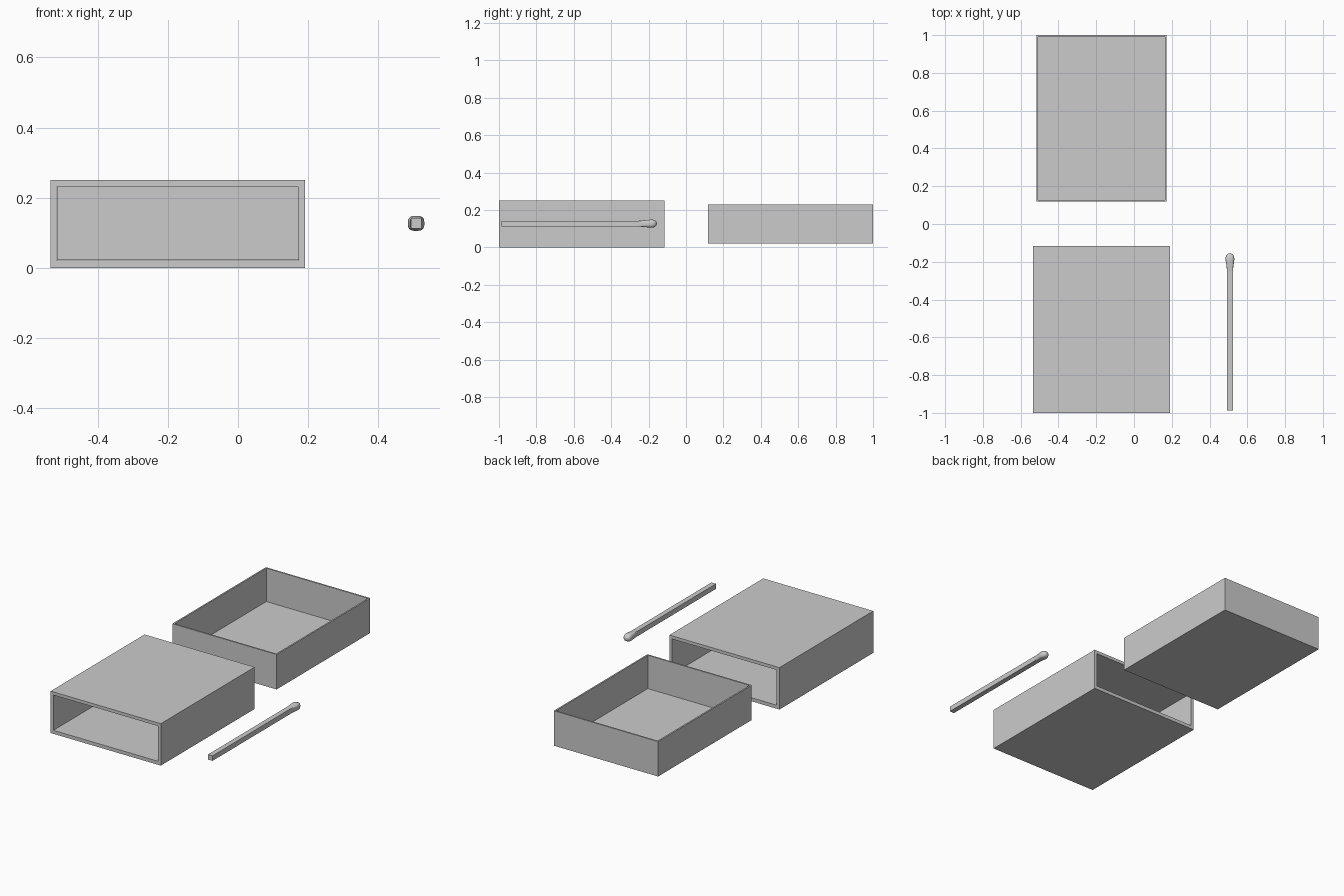
import bpy, bmesh, math
from mathutils import Vector

cube = bpy.data.objects.get("Cube")
if cube:
    bpy.data.objects.remove(cube, do_unlink=True)

grey = bpy.data.materials.new("plain_grey")
grey.use_nodes = True
colour = (0.6, 0.6, 0.6, 1)
grey.diffuse_color = colour
grey.node_tree.nodes["Principled BSDF"].inputs["Base Color"].default_value = colour


def finish(bm, name):
    bmesh.ops.recalc_face_normals(bm, faces=bm.faces)
    mesh = bpy.data.meshes.new(name)
    bm.to_mesh(mesh)
    bm.free()
    mesh.materials.append(grey)
    obj = bpy.data.objects.new(name, mesh)
    bpy.context.collection.objects.link(obj)
    return obj


def loft(bm, rings, closed=False, capped=False):
    """Skin a list of equal-length point rings with quads."""
    loops = [[bm.verts.new(p) for p in ring] for ring in rings]
    pairs = list(zip(loops, loops[1:]))
    if closed:
        pairs.append((loops[-1], loops[0]))
    for a, b in pairs:
        for i in range(len(a)):
            j = (i + 1) % len(a)
            bm.faces.new((a[i], a[j], b[j], b[i]))
    if capped:
        bm.faces.new(loops[0])
        bm.faces.new(loops[-1])


def rect(x0, x1, v0, v1):
    return [(x0, v0), (x1, v0), (x1, v1), (x0, v1)]


# Sleeve: rectangular tube open at the front and back
outer = rect(-0.535, 0.191, 0, 0.25)
inner = rect(-0.517, 0.173, 0.021, 0.231)
bm = bmesh.new()
loft(bm, [[(x, y, z) for x, z in shape]
          for shape, y in ((outer, -1), (outer, -0.116), (inner, -0.116), (inner, -1))],
     closed=True)
finish(bm, "sleeve")

# Tray: thin-walled open box
outer = rect(-0.516, 0.172, 0.118, 1)
inner = rect(-0.507, 0.163, 0.127, 0.991)
bm = bmesh.new()
loft(bm, [[(x, y, z) for x, y in shape]
          for shape, z in ((outer, 0.022), (outer, 0.23), (inner, 0.23), (inner, 0.031))],
     capped=True)
finish(bm, "tray")

# Matchstick: square shaft
CX, CZ = 0.508, 0.127
bm = bmesh.new()
shaft = rect(CX - 0.015, CX + 0.015, CZ - 0.015, CZ + 0.015)
loft(bm, [[(x, y, z) for x, z in shaft] for y in (-0.987, -0.2)], capped=True)
finish(bm, "match_shaft")

# Match head: bulb with a rounded-square section, tapering into the shaft
SIDES = 24


def section(y, half_x, half_z, power):
    points = []
    for i in range(SIDES):
        a = math.tau * (i + 0.5) / SIDES
        c, s = math.cos(a), math.sin(a)
        points.append((CX + half_x * math.copysign(abs(c) ** power, c), y,
                       CZ + half_z * math.copysign(abs(s) ** power, s)))
    return points


profile = [(-0.25, 0.0155, 0.3), (-0.225, 0.018, 0.45), (-0.205, 0.0215, 0.65),
           (-0.188, 0.0235, 0.7), (-0.174, 0.0225, 0.75), (-0.164, 0.018, 0.8),
           (-0.158, 0.011, 0.9), (-0.156, 0.004, 1)]
bm = bmesh.new()
loft(bm, [section(y, r, r * 0.92 if y > -0.21 else r, p) for y, r, p in profile], capped=True)
head = finish(bm, "match_head")
bpy.ops.object.select_all(action="DESELECT")
head.select_set(True)
bpy.context.view_layer.objects.active = head
bpy.ops.object.shade_smooth_by_angle(angle=math.radians(50))
